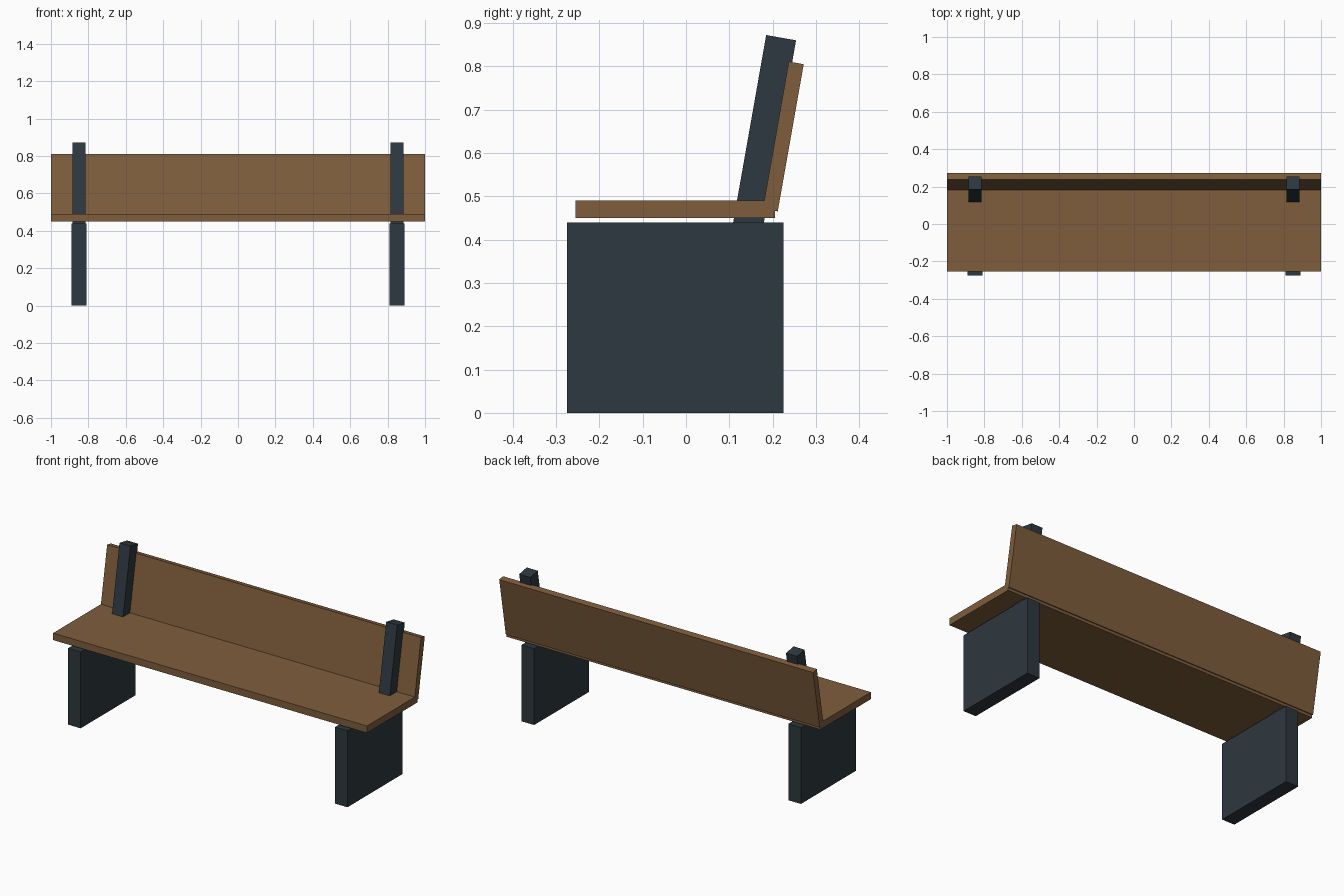
import bpy
import math

if "Cube" in bpy.data.objects:
    bpy.data.objects.remove(bpy.data.objects["Cube"])


def material(name, rgb):
    m = bpy.data.materials.new(name)
    m.diffuse_color = (*rgb, 1.0)
    m.use_nodes = True
    m.node_tree.nodes["Principled BSDF"].inputs["Base Color"].default_value = m.diffuse_color
    return m


wood = material("brown_wood", (0.21, 0.11, 0.045))
metal = material("dark_slate", (0.027, 0.040, 0.050))
LEAN = math.radians(-10)


def box(name, size, centre, mat, tilt=0.0):
    bpy.ops.mesh.primitive_cube_add(size=1, location=centre, rotation=(tilt, 0, 0))
    ob = bpy.context.object
    ob.name = name
    ob.scale = size
    ob.data.materials.append(mat)
    return ob


# Planks: flat seat and leaning backrest
box("seat", (2.0, 0.46, 0.04), (0, -0.025, 0.47), wood)
box("backrest", (2.0, 0.035, 0.345), (0, 0.2245, 0.638), wood, LEAN)

# Slab legs and leaning back posts on both sides
for side, x in (("left", -0.85), ("right", 0.85)):
    box(side + "_leg", (0.08, 0.50, 0.44), (x, -0.025, 0.22), metal)
    box(side + "_back_post", (0.07, 0.07, 0.45), (x, 0.1805, 0.6445), metal, LEAN)
